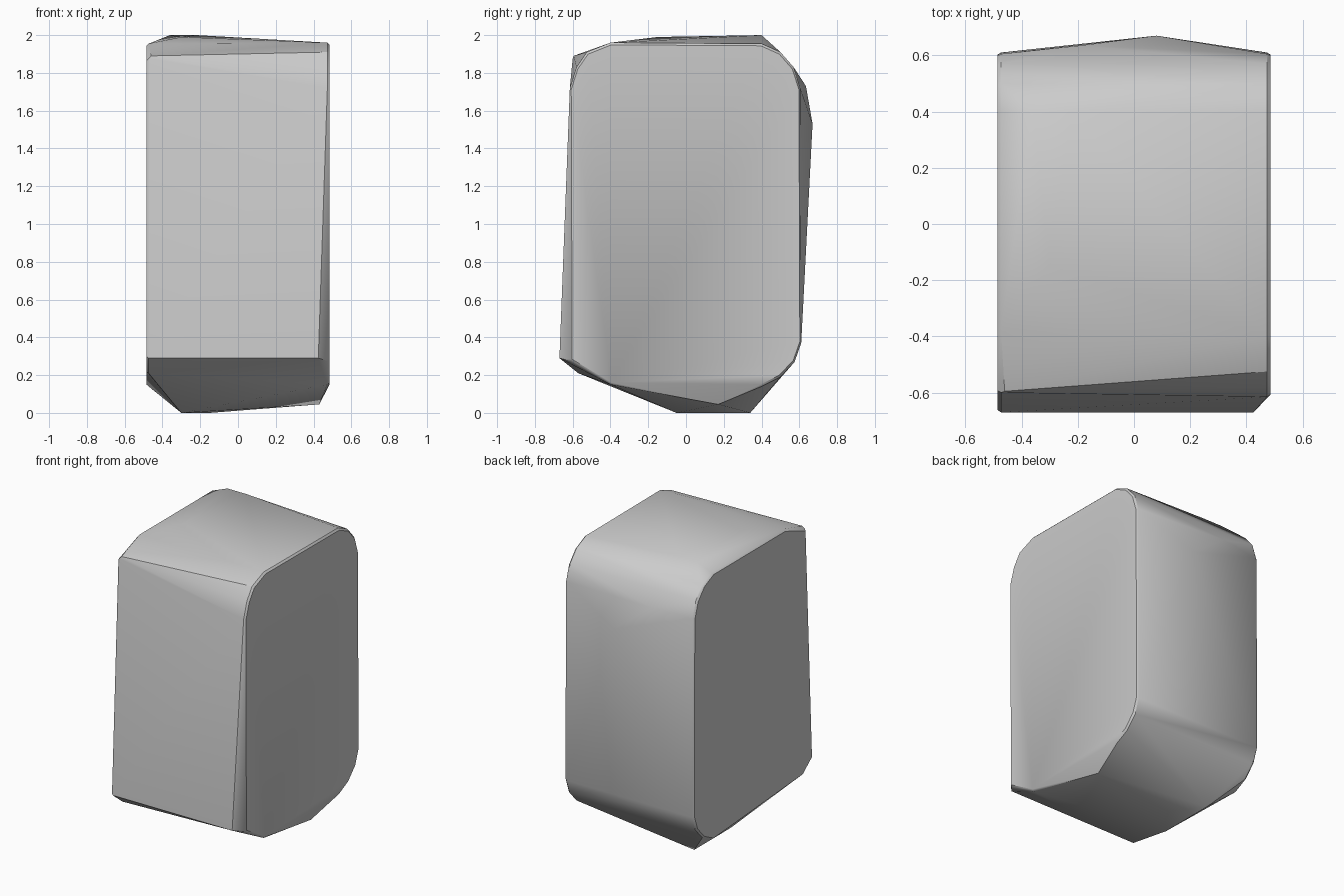
import bpy
import bmesh

if "Cube" in bpy.data.objects:
    bpy.data.objects.remove(bpy.data.objects["Cube"], do_unlink=True)


def make_material(name, colour):
    mat = bpy.data.materials.new(name)
    mat.use_nodes = True
    mat.diffuse_color = colour
    mat.node_tree.nodes["Principled BSDF"].inputs["Base Color"].default_value = colour
    return mat


def side_rim(x, profile, inset=0.012):
    """Side outline plus a slightly smaller outer one, giving a softened rim."""
    sign = 1 if x > 0 else -1
    points = []
    for y, z in profile:
        points.append((x - sign * inset, y, z))
        points.append((x, y * (1 - inset), 1 + (z - 1) * (1 - inset)))
    return points


# Shared rounded back outline (y, z)
back = [(0.40, 1.955), (0.50, 1.91), (0.57, 1.83), (0.605, 1.72),
        (0.61, 0.37), (0.575, 0.27), (0.50, 0.19), (0.40, 0.14)]

# Left side has a rounded front top, right side a sharp one
left_outline = back + [(-0.40, 0.15), (-0.61, 0.275), (-0.615, 1.72),
                       (-0.58, 1.83), (-0.525, 1.91), (-0.40, 1.96)]
right_outline = back + [(-0.57, 0.21), (-0.67, 0.29), (-0.60, 1.875),
                        (-0.38, 1.955)]

# Ridge and corner points between the two sides
front_corners = [(0.425, -0.67, 0.29), (-0.46, -0.595, 1.89)]
back_bulge = [(0.08, 0.67, 1.53), (-0.19, 0.635, 1.73)]
top_ridge = [(-0.36, 0.40, 2.0), (-0.22, 0.40, 2.0), (-0.30, -0.15, 1.99)]
bottom_ridge = [(-0.30, -0.05, 0.0), (-0.30, 0.34, 0.0), (-0.15, 0.15, 0.0),
                (0.43, 0.17, 0.045)]

# Body: convex skin around all the outlines
bm = bmesh.new()
for point in (side_rim(0.485, left_outline) + side_rim(-0.485, right_outline)
              + front_corners + back_bulge + top_ridge + bottom_ridge):
    bm.verts.new(point)
hull = bmesh.ops.convex_hull(bm, input=bm.verts[:])
loose = {v for v in hull["geom_interior"] + hull["geom_unused"]
         if isinstance(v, bmesh.types.BMVert) and not v.link_faces}
bmesh.ops.delete(bm, geom=list(loose), context="VERTS")
bmesh.ops.recalc_face_normals(bm, faces=bm.faces[:])

mesh = bpy.data.meshes.new("faceted_body")
bm.to_mesh(mesh)
bm.free()
mesh.materials.append(make_material("light_grey", (0.6, 0.6, 0.6, 1)))
body = bpy.data.objects.new("faceted_body", mesh)
bpy.context.collection.objects.link(body)

# Smooth the shallow creases, keep the strong ones sharp
bpy.ops.object.select_all(action="DESELECT")
body.select_set(True)
bpy.context.view_layer.objects.active = body
bpy.ops.object.shade_smooth_by_angle(angle=0.5)
